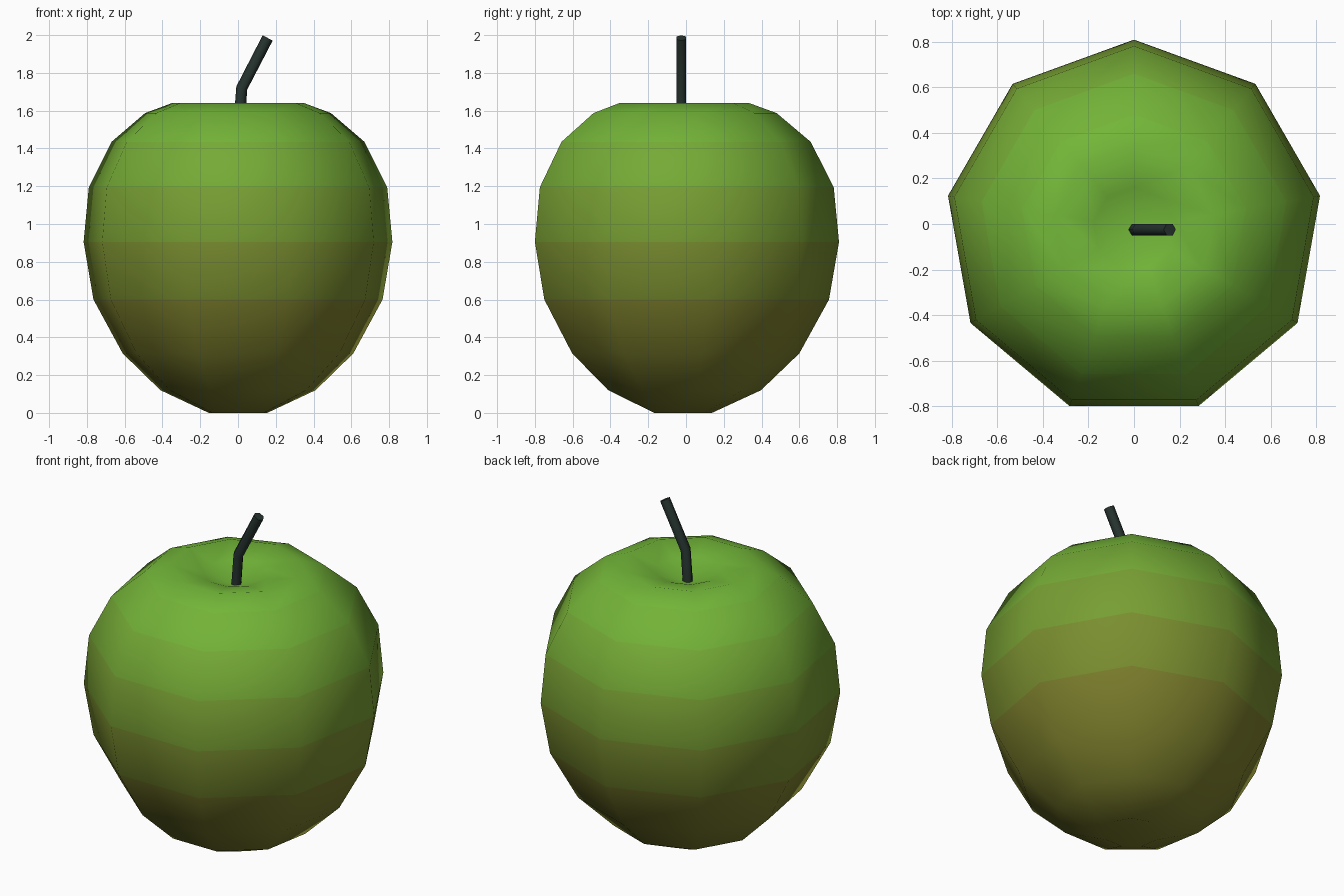
import bpy, bmesh, math
from mathutils import Vector

if "Cube" in bpy.data.objects:
    bpy.data.objects.remove(bpy.data.objects["Cube"])

CY = -0.02      # nine-sided body is centred slightly forward
SIDES = 9


def material(name, rgb):
    m = bpy.data.materials.new(name)
    m.diffuse_color = (*rgb, 1)
    m.use_nodes = True
    m.node_tree.nodes["Principled BSDF"].inputs["Base Color"].default_value = m.diffuse_color
    return m


def add_object(name, bm):
    bmesh.ops.recalc_face_normals(bm, faces=bm.faces[:])
    me = bpy.data.meshes.new(name)
    bm.to_mesh(me)
    bm.free()
    ob = bpy.data.objects.new(name, me)
    bpy.context.collection.objects.link(ob)
    return ob


def bridge(bm, a, b, mat=0):
    n = len(a)
    for i in range(n):
        f = bm.faces.new((a[i], a[(i + 1) % n], b[(i + 1) % n], b[i]))
        f.smooth, f.material_index = True, mat


def fan(bm, ring, tip, mat=0):
    n = len(ring)
    for i in range(n):
        f = bm.faces.new((ring[i], ring[(i + 1) % n], tip))
        f.smooth, f.material_index = True, mat


# Apple body: (radius, z) profile with dimples at both ends
profile = [(0.157, 0.0), (0.417, 0.12), (0.62, 0.315), (0.777, 0.60),
           (0.83, 0.905), (0.802, 1.195), (0.68, 1.435), (0.5, 1.587),
           (0.355, 1.64), (0.18, 1.60)]
bm = bmesh.new()
rings = []
for r, z in profile:
    ring = []
    for k in range(SIDES):
        a = math.radians(90 + 360 * k / SIDES)
        ring.append(bm.verts.new((r * math.cos(a), CY + r * math.sin(a), z)))
    rings.append(ring)
for i in range(len(rings) - 1):
    bridge(bm, rings[i], rings[i + 1], i)
fan(bm, rings[0], bm.verts.new((0, CY, 0.05)), 0)
fan(bm, rings[-1], bm.verts.new((0, CY, 1.53)), len(rings) - 2)
apple = add_object("apple_body", bm)

# Skin colour runs from olive at the base to green at the top, band by band
olive, green = Vector((0.20, 0.21, 0.025)), Vector((0.17, 0.47, 0.04))
for i in range(len(profile) - 1):
    z = (profile[i][1] + profile[i + 1][1]) / 2
    t = min(max((z - 0.5) / 1.1, 0), 1)
    apple.data.materials.append(material(f"skin_{i}", olive.lerp(green, t)))

# Stem: bent six-sided tube
path = [Vector((0.005, CY - 0.005, 1.52)), Vector((0.02, CY - 0.005, 1.72)),
        Vector((0.157, CY - 0.005, 1.985))]
tilts = [4, 16, 28]
bm = bmesh.new()
rings = []
for p, tilt in zip(path, tilts):
    t = math.radians(tilt)
    side = Vector((math.cos(t), 0, -math.sin(t)))
    ring = []
    for k in range(6):
        a = math.radians(60 * k)
        ring.append(bm.verts.new(p + 0.03 * (side * math.cos(a) + Vector((0, math.sin(a), 0)))))
    rings.append(ring)
bridge(bm, rings[0], rings[1])
bridge(bm, rings[1], rings[2])
bm.faces.new(rings[0])
bm.faces.new(rings[2])
stem = add_object("stem", bm)
stem.data.materials.append(material("stem_dark", (0.02, 0.035, 0.03)))
bpy.context.view_layer.objects.active = stem
stem.select_set(True)
bpy.ops.object.shade_smooth_by_angle(angle=math.radians(65))
